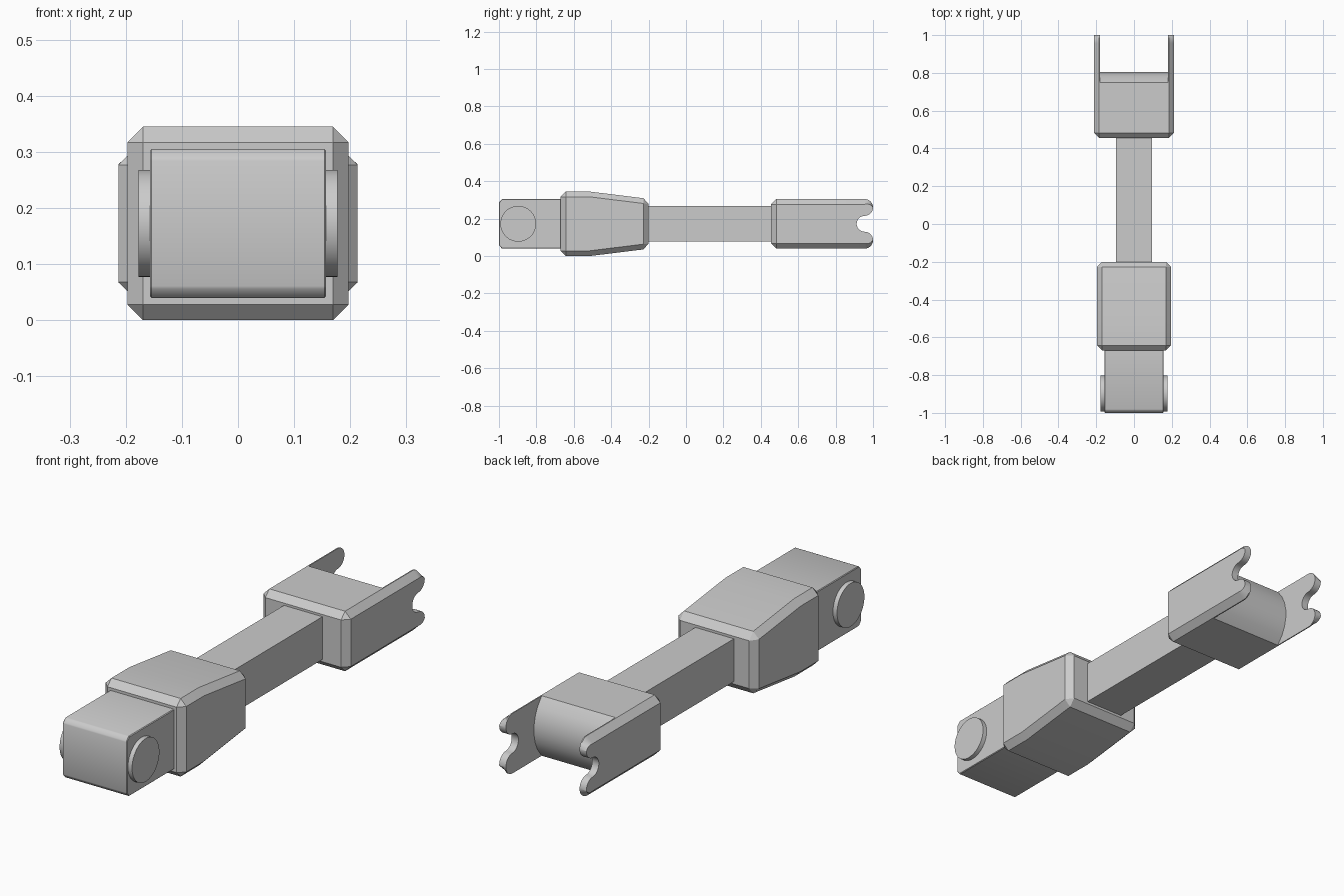
import bpy, bmesh, math

if "Cube" in bpy.data.objects:
    bpy.data.objects.remove(bpy.data.objects["Cube"])

ZC = 0.1725          # height of the centre line
C = 0.028            # chamfer size

grey = bpy.data.materials.new("plain_grey")
grey.diffuse_color = (0.6, 0.6, 0.6, 1)
grey.use_nodes = True
grey.node_tree.nodes["Principled BSDF"].inputs["Base Color"].default_value = grey.diffuse_color


def finish(name, bm, bevel=0):
    bmesh.ops.recalc_face_normals(bm, faces=bm.faces)
    me = bpy.data.meshes.new(name)
    bm.to_mesh(me)
    bm.free()
    me.materials.append(grey)
    ob = bpy.data.objects.new(name, me)
    bpy.context.collection.objects.link(ob)
    bpy.ops.object.select_all(action='DESELECT')
    bpy.context.view_layer.objects.active = ob
    ob.select_set(True)
    if bevel:
        m = ob.modifiers.new("chamfer", 'BEVEL')
        m.width, m.segments, m.limit_method = bevel, 1, 'ANGLE'
        m.angle_limit = math.radians(30)
        bpy.ops.object.modifier_apply(modifier="chamfer")
    bpy.ops.object.shade_smooth_by_angle(angle=math.radians(30))
    return ob


def loft(name, loops, caps=True, bevel=0):
    """Skin a list of (x, [(y, z), ...]) outlines with equal point counts."""
    bm = bmesh.new()
    rings = [[bm.verts.new((x, y, z)) for y, z in pts] for x, pts in loops]
    n = len(rings[0])
    for a, b in zip(rings, rings[1:]):
        for i in range(n):
            j = (i + 1) % n
            bm.faces.new((a[i], a[j], b[j], b[i]))
    if caps:
        bm.faces.new(rings[0])
        bm.faces.new(rings[-1])
    bmesh.ops.remove_doubles(bm, verts=bm.verts, dist=1e-5)
    return finish(name, bm, bevel)


def prism(name, half, pts, **kw):
    return loft(name, [(-half, pts), (half, pts)], **kw)


def mirror_z(pts):
    """Complete an upper outline with its lower half."""
    return pts + [(y, 2 * ZC - z) for y, z in reversed(pts)]


# front tail block with chamfered front edges
prism("tail_block", 0.157,
      mirror_z([(-1, 0.287), (-0.984, 0.305), (-0.65, 0.305)]), bevel=0.003)

# round pivot discs on the tail block
for side, s in (("left", -1), ("right", 1)):
    disc = [(-0.897 + 0.0955 * math.cos(t), ZC + 0.0955 * math.sin(t))
            for t in (math.tau * i / 48 for i in range(48))]
    loft("pivot_disc_" + side, [(s * 0.15, disc), (s * 0.177, disc)])

# tapered chamfered housing
prism("tapered_housing", 0.197,
      mirror_z([(-0.67, 0.345), (-0.516, 0.345), (-0.2, 0.306)]), bevel=C)

# square connecting bar
prism("connecting_bar", 0.094, mirror_z([(-0.21, 0.267), (0.465, 0.267)]))

# fork centre block with a bowed end
R = 0.187
bow = []
for i in range(4):
    dz = 0.1325 * (1 - i / 3.5)
    bow.append((0.805 - R + math.sqrt(R * R - dz * dz), ZC + dz))
prism("fork_block", 0.18, mirror_z([(0.455, 0.305 - C), (0.455 + C, 0.305)] + bow),
      caps=False)

# fork cheeks: rounded lobes round an open notch, outer edge chamfered
full = [(0.455, 0.305 - C), (0.455 + C, 0.305)]
inset = [(0.455 + C, 0.305 - C)] * 2
N = 14
for i in range(N + 1):                       # lobe
    t = math.pi * (0.5 - i / N)
    r = 0.045 - C * max(0, math.sin(t))
    full.append((0.955 + 0.045 * math.cos(t), 0.26 + 0.045 * math.sin(t)))
    inset.append((0.955 + r * math.cos(t), 0.26 + r * math.sin(t)))
for i in range(1, 8):                        # upper half of the notch
    t = math.pi * (0.5 + i / 15)
    p = (0.955 + 0.0425 * math.cos(t), ZC + 0.0425 * math.sin(t))
    full.append(p)
    inset.append(p)
full, inset = mirror_z(full), mirror_z(inset)
for side, s in (("left", -1), ("right", 1)):
    loft("fork_cheek_" + side,
         [(s * 0.18, full), (s * (0.213 - C), full), (s * 0.213, inset)])

# chamfered back plate corners are part of the cheeks; the plate closes the block
